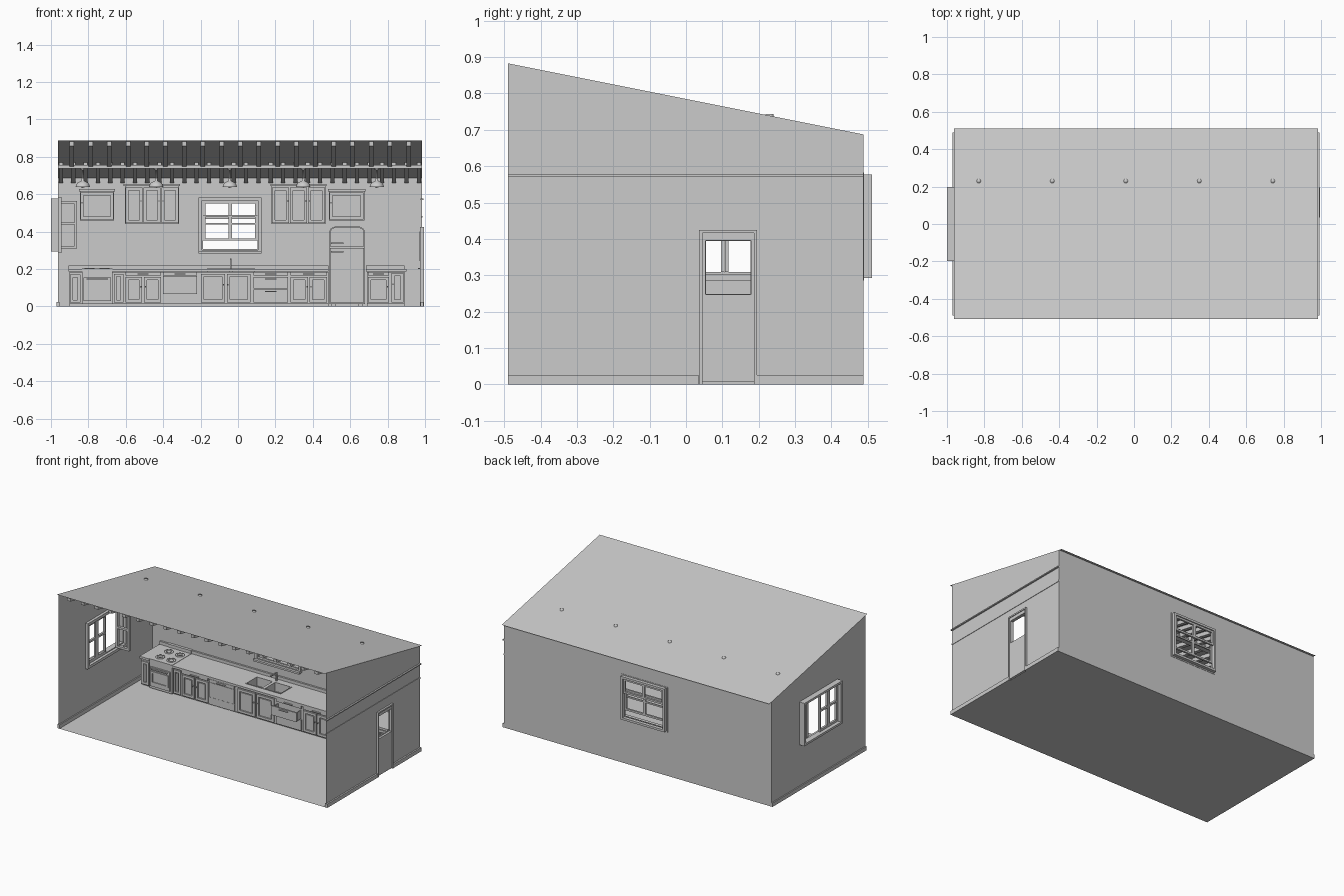
import bpy, bmesh, math

XL, XR, YF, YB = -0.963, 0.983, -0.49, 0.488
roof_z = lambda y: 0.785 - 0.2 * y


def make(name, verts, faces):
    me = bpy.data.meshes.new(name)
    me.from_pydata(verts, [], faces)
    me.update()
    ob = bpy.data.objects.new(name, me)
    bpy.context.collection.objects.link(ob)
    return ob


def boxes(name, items, shear=False):
    """One object from many (x0,x1,y0,y1,z0,z1) boxes; shear follows the roof pitch."""
    V, F = [], []
    for x0, x1, y0, y1, z0, z1 in items:
        n = len(V)
        for z in (z0, z1):
            for x, y in ((x0, y0), (x1, y0), (x1, y1), (x0, y1)):
                V.append((x, y, z + (roof_z(y) if shear else 0)))
        F += [[n + i for i in f] for f in ((3, 2, 1, 0), (4, 5, 6, 7), (0, 1, 5, 4),
                                           (1, 2, 6, 5), (2, 3, 7, 6), (3, 0, 4, 7))]
    return make(name, V, F)


def wall_box(axis, a0, a1, d0, d1, z0, z1):
    """Box on a wall: a runs along the wall, d is depth through it."""
    return (a0, a1, d0, d1, z0, z1) if axis == 'x' else (d0, d1, a0, a1, z0, z1)


def frame(axis, a0, a1, z0, z1, t, d0, d1):
    parts = ((a0, a0 + t, z0, z1), (a1 - t, a1, z0, z1),
             (a0 + t, a1 - t, z0, z0 + t), (a0 + t, a1 - t, z1 - t, z1))
    return [wall_box(axis, p, q, d0, d1, r, s) for p, q, r, s in parts]


def wall(name, axis, d, a0, a1, top, hole):
    """Flat wall with one rectangular hole, top given as a function."""
    h0, h1, z0, z1 = hole
    quads = [(a0, h0, 0, None), (h1, a1, 0, None), (h0, h1, z1, None)]
    if z0 > 0:
        quads.append((h0, h1, 0, z0))
    V, F = [], []
    for p, q, lo, hi in quads:
        n = len(V)
        for a, z in ((p, lo), (q, lo), (q, top(q) if hi is None else hi), (p, top(p) if hi is None else hi)):
            V.append((a, d, z) if axis == 'x' else (d, a, z))
        F.append((n, n + 1, n + 2, n + 3))
    return make(name, V, F)


def lathe(name, profile, x, y, seg=24):
    V = [(x + r * math.cos(2 * math.pi * i / seg), y + r * math.sin(2 * math.pi * i / seg), z)
         for r, z in profile for i in range(seg)]
    F = [(k * seg + i, k * seg + (i + 1) % seg, (k + 1) * seg + (i + 1) % seg, (k + 1) * seg + i)
         for k in range(len(profile) - 1) for i in range(seg)]
    ob = make(name, V, F)
    for p in ob.data.polygons:
        p.use_smooth = True
    return ob


# Shell: floor, roof, walls
make("floor", [(XL, YF, 0), (XR, YF, 0), (XR, YB, 0), (XL, YB, 0)], [(0, 1, 2, 3)])
make("roof", [(x, y, roof_z(y)) for x, y in ((XL, -0.508), (XR, -0.508), (XR, 0.511), (XL, 0.511))], [(0, 1, 2, 3)])
wall("back_wall", 'x', YB, XL, XR, lambda a: roof_z(YB), (-0.195, 0.112, 0.295, 0.57))
wall("left_wall", 'y', XL, YF, YB, roof_z, (-0.19, 0.19, 0.3, 0.57))
wall("right_wall", 'y', XR, YF, YB, roof_z, (0.038, 0.193, 0, 0.422))

# Baseboards and side wall mouldings
boxes("baseboards", [(XL, XR, YB - 0.008, YB, 0, 0.025), (XL - 0.008, XL + 0.008, YF, YB, 0, 0.025),
                     (XR - 0.008, XR + 0.01, YF, 0.035, 0, 0.025), (XR - 0.008, XR + 0.01, 0.195, YB, 0, 0.025)])
boxes("wall_rails", [(XR - 0.006, XR + 0.01, YF, YB, 0.57, 0.577), (XR - 0.004, XR + 0.003, YF, YB, 0.475, 0.485)])

# Rafters in two rows and the cross beam
rows = [(XL + 0.075 + i * 0.1 - 0.012, XL + 0.075 + i * 0.1 + 0.012, YF, 0.07, -0.026, -0.001) for i in range(19)]
rows += [(XL + 0.005 + i * 0.066, XL + 0.027 + i * 0.066, 0.07, YB, -0.026, -0.001) for i in range(30)
         if XL + 0.027 + i * 0.066 < XR]
boxes("rafters", rows, True)
boxes("cross_beam", [(XL, XR, 0.055, 0.09, 0.737, 0.757)])

# Pendant lamps
for i in range(5):
    lx, ly = -0.83 + i * 0.393, 0.23
    lathe(f"lamp_{i + 1}", [(0.038, 0.638), (0.036, 0.65), (0.028, 0.661), (0.014, 0.668), (0.008, 0.672),
                            (0.007, 0.684), (0.003, 0.685), (0.003, 0.73), (0.011, 0.732), (0.011, 0.744), (0, 0.744)], lx, ly)
    lathe(f"bulb_{i + 1}", [(0, 0.634), (0.01, 0.638), (0.013, 0.646), (0.006, 0.66)], lx, ly, 12)

# Back window: casing, sill, raised sash
boxes("back_window_casing", frame('x', -0.21, 0.125, 0.285, 0.583, 0.017, 0.472, YB + 0.002)
      + frame('x', -0.2, 0.117, 0.293, 0.577, 0.014, YB, 0.511))
boxes("back_window_sill", [(-0.21, 0.125, 0.455, 0.475, 0.283, 0.295)])
sash = frame('x', -0.186, 0.103, 0.467, 0.563, 0.012, 0.492, 0.504) + frame('x', -0.186, 0.103, 0.352, 0.49, 0.012, 0.48, 0.492)
sash += [(-0.05, -0.033, 0.48, 0.492, 0.352, 0.49), (-0.05, -0.033, 0.492, 0.504, 0.467, 0.563),
         (-0.186, 0.103, 0.482, 0.49, 0.437, 0.447)]
boxes("back_window_sashes", sash)

# Left window: casing, two closed leaves, two leaves folded inward
boxes("left_window_casing", frame('y', -0.197, 0.197, 0.295, 0.577, 0.014, -1.0, XL)
      + frame('y', -0.21, 0.205, 0.285, 0.585, 0.018, XL, XL + 0.018))


def leaf(axis, a0, a1, d0, d1):
    return frame(axis, a0, a1, 0.309, 0.563, 0.014, d0, d1) + [wall_box(axis, a0, a1, d0, d1, 0.437, 0.45)]


boxes("left_window_closed_leaves", leaf('y', -0.183, -0.09, -0.976, -0.962) + leaf('y', -0.09, 0.004, -0.976, -0.962))
boxes("left_window_folded_leaves", leaf('x', -0.957, -0.86, 0.096, 0.106) + leaf('x', -0.957, -0.86, 0.107, 0.117))

# Entry door with glazed opening, frame, handles
dy0, dy1, g0, g1 = 0.045, 0.187, 0.053, 0.179
boxes("door", [(0.976, 0.99, dy0, g0, 0.006, 0.416), (0.976, 0.99, g1, dy1, 0.006, 0.416),
               (0.976, 0.99, g0, g1, 0.006, 0.247), (0.976, 0.99, g0, g1, 0.395, 0.416)])
boxes("door_frame", [(0.974, 0.995, 0.036, dy0, 0, 0.425), (0.974, 0.995, dy1, 0.195, 0, 0.425),
                     (0.974, 0.995, dy0, dy1, 0.416, 0.425)])
boxes("door_window_trim", frame('y', g0 - 0.004, g1 + 0.004, 0.243, 0.4, 0.006, 0.97, 0.976))
boxes("door_handle", [(0.966, 0.976, 0.055, 0.061, 0.2, 0.206), (0.962, 0.967, 0.055, 0.085, 0.2, 0.206)])

# Kitchen fronts
CF = 0.285  # face of the base cabinets


def panel(x0, x1, z0, z1, y, knob=0):
    t = min(0.016, (x1 - x0) * 0.25, (z1 - z0) * 0.25)
    out = frame('x', x0 + 0.003, x1 - 0.003, z0, z1, t, y - 0.009, y)
    out.append((x0 + t + 0.009, x1 - t - 0.009, y - 0.006, y, z0 + t + 0.006, z1 - t - 0.006))
    if knob:
        kx = (x0 + 0.01) if knob < 0 else (x1 - 0.01)
        out.append((kx - 0.003, kx + 0.003, y - 0.018, y - 0.009, z0 + (z1 - z0) * 0.6, z0 + (z1 - z0) * 0.6 + 0.006))
    return out


def drawer(x0, x1, z0, z1, pull=0.0):
    y, cx = CF - pull, (x0 + x1) / 2
    out = [(x0 + 0.003, x1 - 0.003, y - 0.01, y, z0, z1), (cx - 0.03, cx + 0.03, y - 0.02, y - 0.01, z1 - 0.012, z1 - 0.007)]
    if pull:
        out += [(x0 + 0.01, x0 + 0.015, y, CF + 0.08, z0, z1 - 0.006), (x1 - 0.015, x1 - 0.01, y, CF + 0.08, z0, z1 - 0.006),
                (x0 + 0.01, x1 - 0.01, y, CF + 0.08, z0, z0 + 0.004)]
    return out


# Base cabinet carcasses, with room left for the sink and fridge
sx0, sx1, sy0, sy1 = -0.165, 0.09, 0.315, 0.43
boxes("base_cabinets", [(-0.9, -0.2, CF, YB, 0.012, 0.185), (-0.2, 0.1, CF, 0.305, 0.012, 0.185),
                        (0.1, 0.483, CF, YB, 0.012, 0.185), (0.69, 0.89, CF, YB, 0.012, 0.185)])
boxes("toe_kick", [(-0.9, 0.483, CF + 0.02, YB, 0, 0.012), (0.69, 0.89, CF + 0.02, YB, 0, 0.012)])
boxes("countertop", [(-0.67, sx0, 0.27, YB, 0.186, 0.2), (sx1, 0.485, 0.27, YB, 0.186, 0.2),
                     (sx0, sx1, 0.27, sy0, 0.186, 0.2), (sx0, sx1, sy1, YB, 0.186, 0.2),
                     (-0.905, -0.835, 0.27, YB, 0.186, 0.2), (0.685, 0.9, 0.27, YB, 0.186, 0.2)])
boxes("backsplash", [(-0.905, 0.485, YB - 0.012, YB, 0.2, 0.22), (0.685, 0.89, YB - 0.012, YB, 0.2, 0.22)])
fronts = panel(-0.9, -0.84, 0.02, 0.17, CF) + panel(-0.667, -0.61, 0.02, 0.175, CF)
for a, b, k in ((-0.605, -0.51, 1), (-0.505, -0.41, -1), (0.277, 0.378, 1), (0.38, 0.48, -1)):
    fronts += panel(a, b, 0.02, 0.158, CF, k)
fronts += panel(-0.2, -0.067, 0.02, 0.175, CF, 1) + panel(-0.063, 0.07, 0.02, 0.175, CF, -1)
fronts += panel(0.692, 0.81, 0.02, 0.158, CF, 1) + panel(0.818, 0.888, 0.02, 0.18, CF, -1)
boxes("base_doors", fronts)
boxes("drawers", drawer(-0.605, -0.41, 0.165, 0.184) + drawer(0.277, 0.48, 0.165, 0.184) + drawer(0.692, 0.81, 0.165, 0.184)
      + drawer(0.08, 0.27, 0.02, 0.09) + drawer(0.08, 0.27, 0.096, 0.157, 0.05) + drawer(0.08, 0.27, 0.165, 0.184))
boxes("dishwasher", [(-0.4, -0.22, CF - 0.012, CF, 0.066, 0.162), (-0.4, -0.22, CF - 0.014, CF, 0.165, 0.184),
                     (-0.4, -0.22, CF - 0.006, CF, 0.015, 0.062), (-0.34, -0.28, CF - 0.026, CF - 0.014, 0.171, 0.177)])

# Double sink and tap
sink = []
mid = (sx0 + sx1) / 2
for a, b in ((sx0, mid - 0.006), (mid + 0.006, sx1)):
    sink += [(a, a + 0.004, sy0, sy1, 0.145, 0.203), (b - 0.004, b, sy0, sy1, 0.145, 0.203),
             (a, b, sy0, sy0 + 0.004, 0.145, 0.203), (a, b, sy1 - 0.004, sy1, 0.145, 0.203), (a, b, sy0, sy1, 0.141, 0.145)]
sink.append((mid - 0.006, mid + 0.006, sy0, sy1, 0.195, 0.203))
boxes("sink", sink)
boxes("tap", [(mid - 0.004, mid + 0.004, 0.448, 0.456, 0.2, 0.25), (mid - 0.004, mid + 0.004, 0.39, 0.456, 0.25, 0.257)])

# Oven with hob
boxes("oven", [(-0.835, -0.67, 0.272, YB, 0.012, 0.202), (-0.825, -0.68, 0.262, 0.272, 0.03, 0.155),
               (-0.81, -0.695, 0.252, 0.26, 0.143, 0.149), (-0.835, -0.67, 0.47, YB, 0.2, 0.222)]
      + frame('x', -0.815, -0.69, 0.05, 0.132, 0.012, 0.256, 0.262))
for i in range(4):
    bx, by = -0.793 + (i % 2) * 0.08, 0.325 + (i // 2) * 0.09
    lathe(f"hob_ring_{i + 1}", [(0.027, 0.202), (0.027, 0.206), (0.016, 0.206), (0.016, 0.203)], bx, by, 20)

# Wall cabinets with cornices
UF = 0.37
body, doors = [], []
for a, b, z0, z1, n in ((-0.845, -0.663, 0.46, 0.615, 1), (-0.605, -0.315, 0.44, 0.643, 3),
                        (0.18, 0.468, 0.44, 0.643, 3), (0.487, 0.675, 0.46, 0.615, 1)):
    body += [(a, b, UF, YB, z0, z1), (a - 0.006, b + 0.006, UF - 0.014, YB, z1, z1 + 0.012)]
    w = (b - a) / n
    for i in range(n):
        doors += panel(a + i * w, a + (i + 1) * w, z0 + 0.006, z1 - 0.006, UF, -1 if i == n - 1 else 1)
boxes("wall_cabinets", body)
boxes("wall_cabinet_doors", doors)


# Fridge: rounded-top outlines extruded in depth
def rounded(name, x0, x1, z0, z1, r, y0, y1):
    pts = [(x0, z0), (x1, z0)]
    for cx, s in ((x1 - r, 0), (x0 + r, 90)):
        pts += [(cx + r * math.cos(math.radians(s + i * 15)), z1 - r + r * math.sin(math.radians(s + i * 15))) for i in range(7)]
    n = len(pts)
    V = [(x, y, z) for y in (y0, y1) for x, z in pts]
    F = [list(range(n)), list(range(2 * n - 1, n - 1, -1))]
    F += [(i, n + i, n + (i + 1) % n, (i + 1) % n) for i in range(n)]
    return make(name, V, F)


rounded("fridge_body", 0.488, 0.678, 0.012, 0.427, 0.032, 0.285, YB - 0.008)
rounded("freezer_door", 0.492, 0.674, 0.32, 0.422, 0.029, 0.262, 0.284)
boxes("fridge_door", [(0.492, 0.674, 0.262, 0.284, 0.022, 0.313)])
boxes("fridge_handles", [(0.497, 0.565, 0.247, 0.255, z, z + 0.008) for z in (0.335, 0.288)]
      + [(x, x + 0.006, 0.255, 0.262, z, z + 0.008) for z in (0.335, 0.288) for x in (0.5, 0.556)])
boxes("fridge_feet", [(x, x + 0.02, y, y + 0.02, 0, 0.012) for x in (0.5, 0.645) for y in (0.3, 0.45)])
